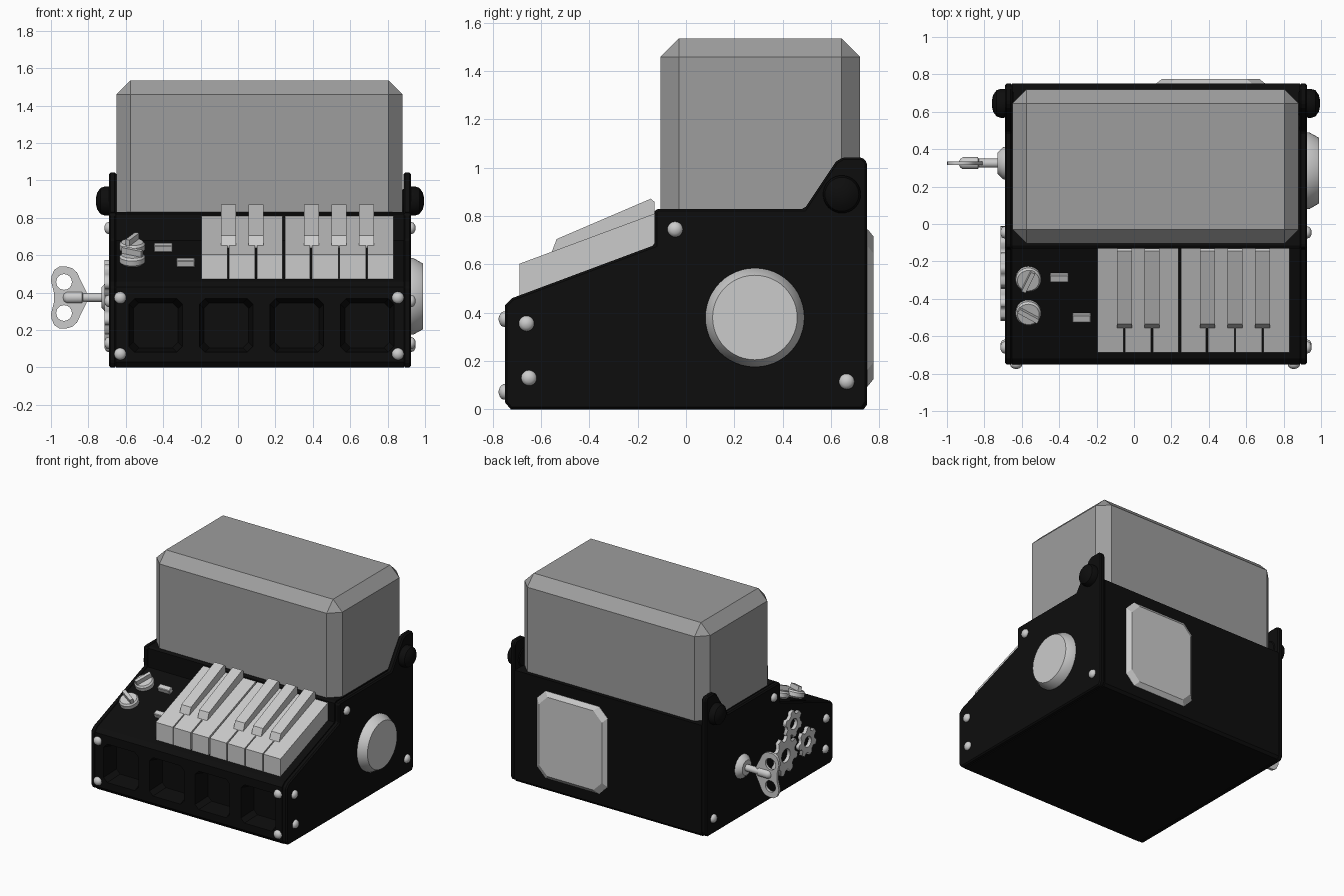
import bpy, bmesh
from math import cos, sin, pi, radians
from mathutils import Vector, Matrix

if "Cube" in bpy.data.objects:
    bpy.data.objects.remove(bpy.data.objects["Cube"])


def material(name, v):
    m = bpy.data.materials.new(name)
    m.diffuse_color = (v, v, v, 1)
    m.use_nodes = True
    m.node_tree.nodes["Principled BSDF"].inputs["Base Color"].default_value = m.diffuse_color
    return m


BLACK = material("black_casing", 0.004)
SMOKE = material("smoked_cover", 0.34)


def frame(origin, x, y):
    x, y = Vector(x), Vector(y)
    m = Matrix((x, y, x.cross(y))).transposed().to_4x4()
    m.translation = origin
    return m


# Local z points outward from each side of the casing
def right(x, y, z): return frame((x, y, z), (0, 1, 0), (0, 0, 1))
def left(x, y, z): return frame((x, y, z), (0, -1, 0), (0, 0, 1))
def front(x, y, z): return frame((x, y, z), (1, 0, 0), (0, 0, 1))
def back(x, y, z): return frame((x, y, z), (-1, 0, 0), (0, 0, 1))


def slope(x, y):
    return frame((x, y, 0.46 + (y + 0.72) * 0.373), (1, 0, 0), Vector((0, 1, 0.373)).normalized())


def finish(bm, name, mat, bevel=0, smooth=False):
    bmesh.ops.recalc_face_normals(bm, faces=bm.faces[:])
    me = bpy.data.meshes.new(name)
    bm.to_mesh(me)
    bm.free()
    ob = bpy.data.objects.new(name, me)
    bpy.context.collection.objects.link(ob)
    if mat:
        me.materials.append(mat)
    if bevel:
        b = ob.modifiers.new("bevel", 'BEVEL')
        b.width, b.segments, b.limit_method = bevel, 1, 'ANGLE'
    if smooth:
        bpy.ops.object.select_all(action='DESELECT')
        ob.select_set(True)
        bpy.context.view_layer.objects.active = ob
        bpy.ops.object.shade_smooth_by_angle(angle=radians(35))
    return ob


def loft(bm, rings, m):
    vs = [[bm.verts.new(m @ Vector(p)) for p in r] for r in rings]
    n = len(vs[0])
    for a, b in zip(vs, vs[1:]):
        for i in range(n):
            bm.faces.new((a[i], a[(i + 1) % n], b[(i + 1) % n], b[i]))
    bm.faces.new(vs[0][::-1])
    bm.faces.new(vs[-1])


def prism(name, pts, depth, m, mat=None, bevel=0):
    bm = bmesh.new()
    loft(bm, [[(x, y, h) for x, y in pts] for h in (0, depth)], m)
    return finish(bm, name, mat, bevel)


def lathe(name, profile, m, mat=None, n=32):
    bm = bmesh.new()
    loft(bm, [[(r * cos(2 * pi * i / n), r * sin(2 * pi * i / n), h) for i in range(n)]
              for r, h in profile], m)
    return finish(bm, name, mat, smooth=True)


def rect(w, h, c=0):
    w, h = w / 2, h / 2
    if not c:
        return [(-w, -h), (w, -h), (w, h), (-w, h)]
    return [(c - w, -h), (w - c, -h), (w, c - h), (w, h - c),
            (w - c, h), (c - w, h), (-w, h - c), (-w, c - h)]


def circle(x, y, r, n=24):
    return [(x + r * cos(2 * pi * i / n), y + r * sin(2 * pi * i / n)) for i in range(n)]


def plate(name, outlines, thick, m):
    """Flat plate with holes, from filled 2D curves."""
    cu = bpy.data.curves.new(name, 'CURVE')
    cu.dimensions, cu.fill_mode, cu.extrude = '2D', 'BOTH', thick / 2
    for pts in outlines:
        s = cu.splines.new('POLY')
        s.points.add(len(pts) - 1)
        for p, q in zip(s.points, pts):
            p.co = (*q, 0, 1)
        s.use_cyclic_u = True
    ob = bpy.data.objects.new(name, cu)
    bpy.context.collection.objects.link(ob)
    ob.matrix_world = m
    bpy.ops.object.select_all(action='DESELECT')
    ob.select_set(True)
    bpy.context.view_layer.objects.active = ob
    bpy.ops.object.convert(target='MESH')


# Casing: core block between two side panels with raised rear ears
nose = [(-0.725, 0), (-0.75, 0.03), (-0.75, 0.43), (-0.72, 0.46), (-0.13, 0.68),
        (-0.13, 0.82), (-0.115, 0.83)]
core = prism("casing_core", nose + [(0.75, 0.83), (0.75, 0.02), (0.735, 0)], 1.54,
             right(-0.653, 0, 0), BLACK)
ears = nose + [(0.49, 0.83), (0.62, 1.025), (0.65, 1.043), (0.73, 1.043), (0.75, 1.02),
               (0.75, 0.03), (0.73, 0)]
for side, x in (("left", -0.69), ("right", 0.885)):
    prism(side + "_side_panel", ears, 0.04, right(x, 0, 0), BLACK, 0.01)

# Four pockets cut in the front
bm = bmesh.new()
for i in range(4):
    loft(bm, [[(x, y, h) for x, y in rect(w, w, 0.03)] for w, h in
              ((0.292, 0.02), (0.28, -0.02), (0.24, -0.12))], front(-0.44 + i * 0.377, -0.75, 0.225))
cutter = finish(bm, "pocket_cutter", None)
cutter.hide_render = True
cutter.hide_set(True)
cut = core.modifiers.new("pockets", 'BOOLEAN')
cut.operation, cut.object, cut.solver = 'DIFFERENCE', cutter, 'EXACT'

# Large bevelled cover
bm = bmesh.new()
bmesh.ops.create_cube(bm, size=1, matrix=Matrix.Translation((0.115, 0.3075, 1.1825)) @
                      Matrix.Diagonal((1.53, 0.825, 0.705, 1)))
bmesh.ops.bevel(bm, geom=[e for e in bm.edges if max(v.co.z for v in e.verts) > 1],
                offset=0.076, segments=1, affect='EDGES')
finish(bm, "cover", SMOKE)

# Keyboard
for i in range(7):
    gap = 0.004 if i not in (2, 3) else 0.006
    prism("natural_key", [(-0.688, 0.47), (-0.688, 0.603), (-0.125, 0.812), (-0.125, 0.675)],
          0.148 - 2 * gap, right(-0.2 + i * 0.148 + gap, 0, 0))
for i in (1, 2, 4, 5, 6):
    prism("raised_key", [(-0.56, 0.64), (-0.535, 0.705), (-0.145, 0.872), (-0.13, 0.858),
                         (-0.13, 0.79)], 0.08, right(-0.24 + i * 0.148, 0, 0))

# Knobs and switches on the sloped panel
for y, turn in ((-0.285, 65), (-0.465, -30)):
    m = slope(-0.565, y)
    lathe("knob", [(0.055, 0), (0.068, 0.012), (0.068, 0.04), (0.058, 0.052)], m)
    prism("knob_grip", rect(0.12, 0.025), 0.035,
          m @ Matrix.Rotation(radians(turn), 4, 'Z') @ Matrix.Translation((0, 0, 0.05)))
for x, y in ((-0.4, -0.28), (-0.28, -0.495)):
    prism("switch", rect(0.1, 0.042), 0.037, slope(x, y), bevel=0.004)

# Domed rivets and rear pivot bolts
rivet = [(0.032, -0.005), (0.032, 0.004), (0.028, 0.014), (0.018, 0.021), (0.006, 0.025)]
for x in (-0.63, 0.855):
    for z in (0.072, 0.373):
        lathe("front_rivet", rivet, front(x, -0.75, z), n=20)
pivot = [(0.06, -0.045), (0.074, -0.035), (0.078, 0.02), (0.07, 0.045), (0.045, 0.063), (0.015, 0.07)]
for x, side in ((-0.69, left), (0.925, right)):
    for y, z in ((-0.66, 0.355), (-0.65, 0.13), (-0.045, 0.745), (0.665, 0.115)):
        lathe("side_rivet", rivet, side(x, y, z), n=20)
    lathe("pivot_bolt", pivot, side(x, 0.645, 0.89), BLACK)

# Right round boss and rear hatch
lathe("round_boss", [(0.205, -0.01), (0.205, 0.012), (0.175, 0.065)], right(0.925, 0.285, 0.38), n=48)
bm = bmesh.new()
loft(bm, [[(x, y, h) for x, y in rect(0.58 - d, 0.65 - d, 0.07)]
          for d, h in ((0, -0.01), (0, 0.002), (0.06, 0.026))], back(0.41, 0.75, 0.42))
finish(bm, "rear_hatch", None)


# Gears on the left side
def gear(y, z, r, teeth, hole):
    pts = []
    for i in range(teeth):
        for f, k in ((0, 0.76), (0.3, 0.76), (0.45, 1), (0.8, 1)):
            a = 2 * pi * (i + f) / teeth
            pts.append((r * k * cos(a), r * k * sin(a)))
    plate("gear", [pts, circle(0, 0, hole)], 0.03, left(-0.7, y, z))


gear(-0.25, 0.475, 0.1, 6, 0.04)
gear(-0.415, 0.28, 0.105, 7, 0.04)
gear(-0.155, 0.275, 0.145, 8, 0.05)

# Wind-up key
ky, kz = 0.325, 0.374
lathe("key_socket", [(0.09, -0.01), (0.085, 0.012), (0.055, 0.04)], left(-0.69, ky, kz))
lathe("key_shaft", [(0.024, 0), (0.024, 0.14), (0.032, 0.145), (0.032, 0.225), (0.022, 0.24),
                    (0.008, 0.246)], left(-0.69, ky, kz), n=24)
half = [(-0.81, 0.03), (-0.862, 0.135), (-0.885, 0.156), (-0.915, 0.165), (-0.955, 0.165),
        (-0.982, 0.148), (-0.997, 0.115), (-1.0, 0.09), (-0.985, 0.03)]
bow = half + [(x, -y) for x, y in reversed(half)]
plate("key_bow", [bow, circle(-0.93, 0.083, 0.042), circle(-0.93, -0.083, 0.042)],
      0.02, front(0, ky, kz))
